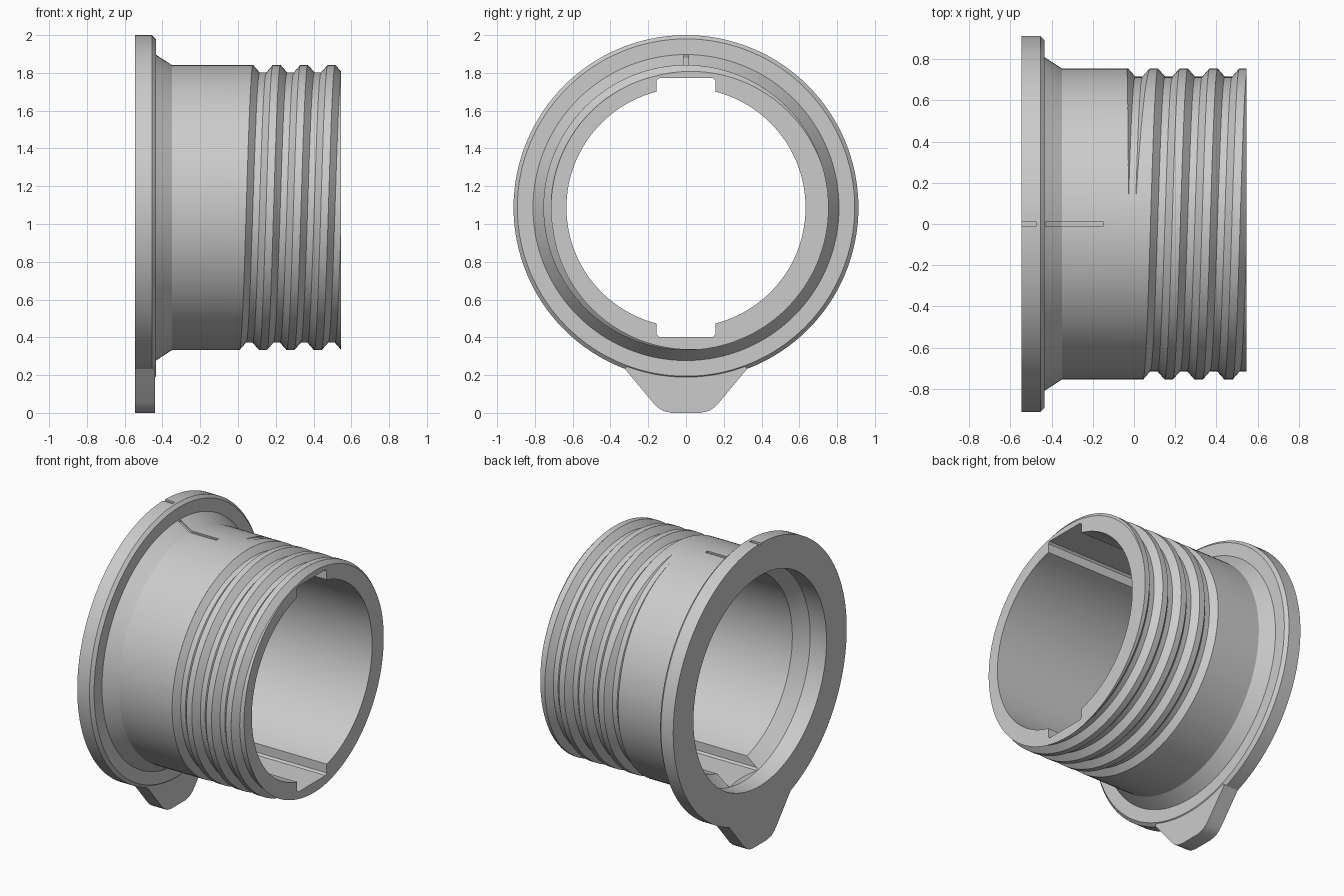
import bpy, bmesh
from math import sin, cos, pi, tau, sqrt, radians

if "Cube" in bpy.data.objects:
    bpy.data.objects.remove(bpy.data.objects["Cube"])

CZ = 1.087      # height of the bore axis (runs along x)
SEG = 128


def make(name, rings, closed):
    """Skin rings of points; close the ring sequence or cap both ends."""
    bm = bmesh.new()
    vs = [[bm.verts.new(p) for p in ring] for ring in rings]
    m, n = len(vs), len(vs[0])
    for i in range(m if closed else m - 1):
        a, b = vs[i], vs[(i + 1) % m]
        for j in range(n):
            k = (j + 1) % n
            bm.faces.new((a[j], a[k], b[k], b[j]))
    if not closed:
        bm.faces.new(vs[0])
        bm.faces.new(vs[-1])
    bmesh.ops.recalc_face_normals(bm, faces=bm.faces)
    me = bpy.data.meshes.new(name)
    bm.to_mesh(me)
    bm.free()
    ob = bpy.data.objects.new(name, me)
    bpy.context.collection.objects.link(ob)
    return ob


def polar(x, r, t):
    return (x, r * sin(t), CZ + r * cos(t))


def activate(ob):
    bpy.ops.object.select_all(action='DESELECT')
    bpy.context.view_layer.objects.active = ob
    ob.select_set(True)


def cut(ob, cutter):
    mod = ob.modifiers.new("cut", 'BOOLEAN')
    mod.operation = 'DIFFERENCE'
    mod.solver = 'EXACT'
    mod.object = cutter
    cutter.hide_render = True
    activate(ob)
    bpy.ops.object.modifier_apply(modifier=mod.name)
    bpy.data.objects.remove(cutter)


# Flanged sleeve: closed (x, radius) section revolved around the axis
section = [(-.545, .70), (-.545, .913), (-.455, .913), (-.435, .893),
           (-.435, .81), (-.35, .755), (.545, .755), (.545, .633),
           (-.34, .633), (-.425, .70)]
body = make("threaded_sleeve",
            [[polar(x, r, tau * i / SEG) for x, r in section] for i in range(SEG)], True)

# Helical thread groove, fading in over the first quarter turn
PITCH, STEPS = .145, 96
groove = [(-.0525, .09), (-.0525, .04), (-.0175, 0), (.0175, 0), (.0525, .04), (.0525, .09)]
rings = []
for i in range(int(4.3 * STEPS)):
    turn = i / STEPS + .003
    base = .715 + .045 * max(0, 1 - turn / .22)
    rings.append([polar(-.0125 + PITCH * turn + dx, base + dr, tau * turn)
                  for dx, dr in groove])
cut(body, make("thread_cutter", rings, False))

# Two opposite keyways through the bore
w, h, c = .155, .685, .012
key = [(-w, -h + c), (-w + c, -h), (w - c, -h), (w, -h + c),
       (w, h - c), (w - c, h), (-w + c, h), (-w, h - c)]
cut(body, make("keyway_cutter",
               [[(x, y, CZ + z) for y, z in key] for x in (-.6, .6)], False))

# Shallow alignment marks on the flange rim and along the neck
marks = ([(-.56, .90), (-.475, .90), (-.475, .95), (-.56, .95)],
         [(-.43, .797), (-.353, .745), (-.15, .745), (-.15, .80), (-.35, .80), (-.43, .85)])
for outline in marks:
    cut(body, make("mark_cutter",
                   [[(x, y, CZ + r) for x, r in outline] for y in (-.012, .012)], False))

# Rounded tab under the flange, its top edge following the rim
half = [(.325, .235), (.175, .055), (.15, .03), (.12, .01), (.075, 0)]
arc = []
for i in range(17):
    y = -.30 + .60 * i / 16
    arc.append((y, CZ - sqrt(.885 ** 2 - y * y)))
outline = half + [(-y, z) for y, z in reversed(half)] + arc
tab = make("flange_tab", [[(x, y, z) for y, z in outline] for x in (-.545, -.44)], False)

for ob in (body, tab):
    activate(ob)
    bpy.ops.object.shade_smooth_by_angle(angle=radians(22))
